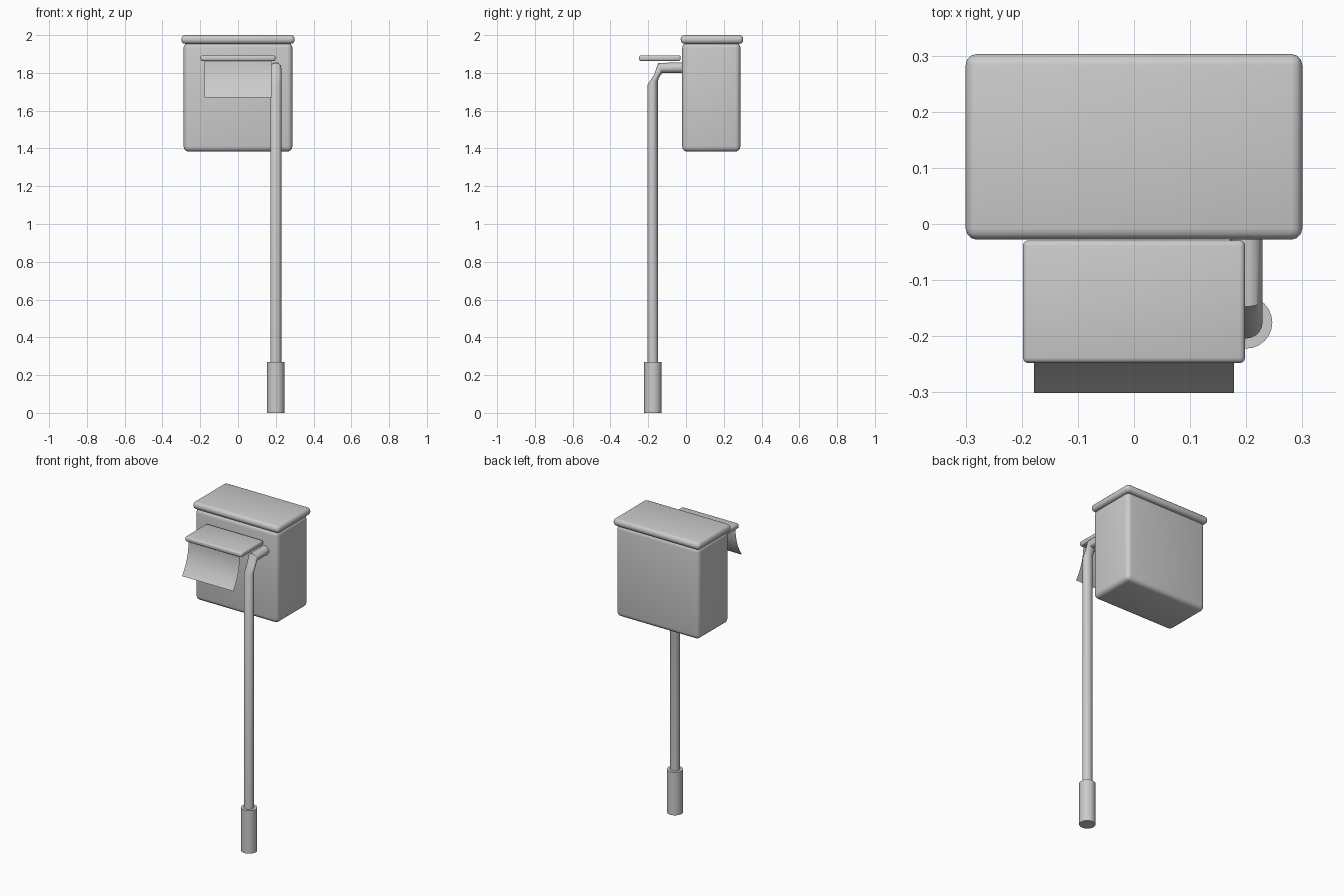
import bpy, bmesh, math

if "Cube" in bpy.data.objects:
    bpy.data.objects.remove(bpy.data.objects["Cube"])


def finish(name, bm, angle=40):
    bmesh.ops.recalc_face_normals(bm, faces=bm.faces)
    me = bpy.data.meshes.new(name)
    bm.to_mesh(me)
    bm.free()
    ob = bpy.data.objects.new(name, me)
    bpy.context.collection.objects.link(ob)
    bpy.ops.object.select_all(action='DESELECT')
    bpy.context.view_layer.objects.active = ob
    ob.select_set(True)
    bpy.ops.object.shade_smooth_by_angle(angle=math.radians(angle))
    return ob


def rounded_box(name, lo, hi, r, seg):
    bm = bmesh.new()
    bmesh.ops.create_cube(bm, size=1)
    for v in bm.verts:
        v.co = [(a + b) / 2 + c * (b - a) for a, b, c in zip(lo, hi, v.co)]
    bmesh.ops.bevel(bm, geom=bm.edges[:], offset=r, segments=seg,
                    profile=0.5, affect='EDGES')
    return finish(name, bm)


def tube(name, rings, x, half_w, n=20):
    """Loft elliptical rings; each is given by its outer and inner (y, z) point."""
    bm = bmesh.new()
    loops = []
    for (oy, oz), (iy, iz) in rings:
        loop = []
        for k in range(n):
            a = 2 * math.pi * k / n
            t = (1 + math.cos(a)) / 2
            loop.append(bm.verts.new((x + half_w * math.sin(a),
                                      iy + (oy - iy) * t, iz + (oz - iz) * t)))
        loops.append(loop)
    for p, q in zip(loops, loops[1:]):
        for k in range(n):
            bm.faces.new((p[k], p[(k + 1) % n], q[(k + 1) % n], q[k]))
    bm.faces.new(loops[0])
    bm.faces.new(loops[-1])
    return finish(name, bm)


# cistern tank and its lid
rounded_box("tank", (-0.288, -0.02, 1.383), (0.288, 0.288, 1.96), 0.028, 4)
rounded_box("tank_lid", (-0.3, -0.028, 1.954), (0.3, 0.303, 2.0), 0.02, 3)

# small shelf in front of the tank
rounded_box("shelf", (-0.198, -0.248, 1.863), (0.198, -0.029, 1.893), 0.01, 3)

# downpipe with a pinched elbow into the tank
tube("pipe", [((-0.204, 0.2), (-0.147, 0.2)),
              ((-0.204, 1.735), (-0.147, 1.763)),
              ((-0.169, 1.79), (-0.138, 1.783)),
              ((-0.147, 1.853), (-0.126, 1.799)),
              ((0.0, 1.855), (0.0, 1.799))], 0.2, 0.029)

# thicker sleeve at the foot of the pipe
tube("pipe_sleeve", [((-0.222, 0.0), (-0.129, 0.0)),
                     ((-0.222, 0.27), (-0.129, 0.27))], 0.2, 0.0465, 24)

# hanging sheet, a thin strip flaring forward at the bottom
bm = bmesh.new()
rows = []
for i in range(11):
    t = i / 10
    y, z = -0.237 - 0.064 * t ** 2.2, 1.868 - 0.198 * t
    rows.append([bm.verts.new((x, y, z)) for x in (-0.178, 0.178)])
for p, q in zip(rows, rows[1:]):
    bm.faces.new((p[0], q[0], q[1], p[1]))
finish("hanging_sheet", bm)
